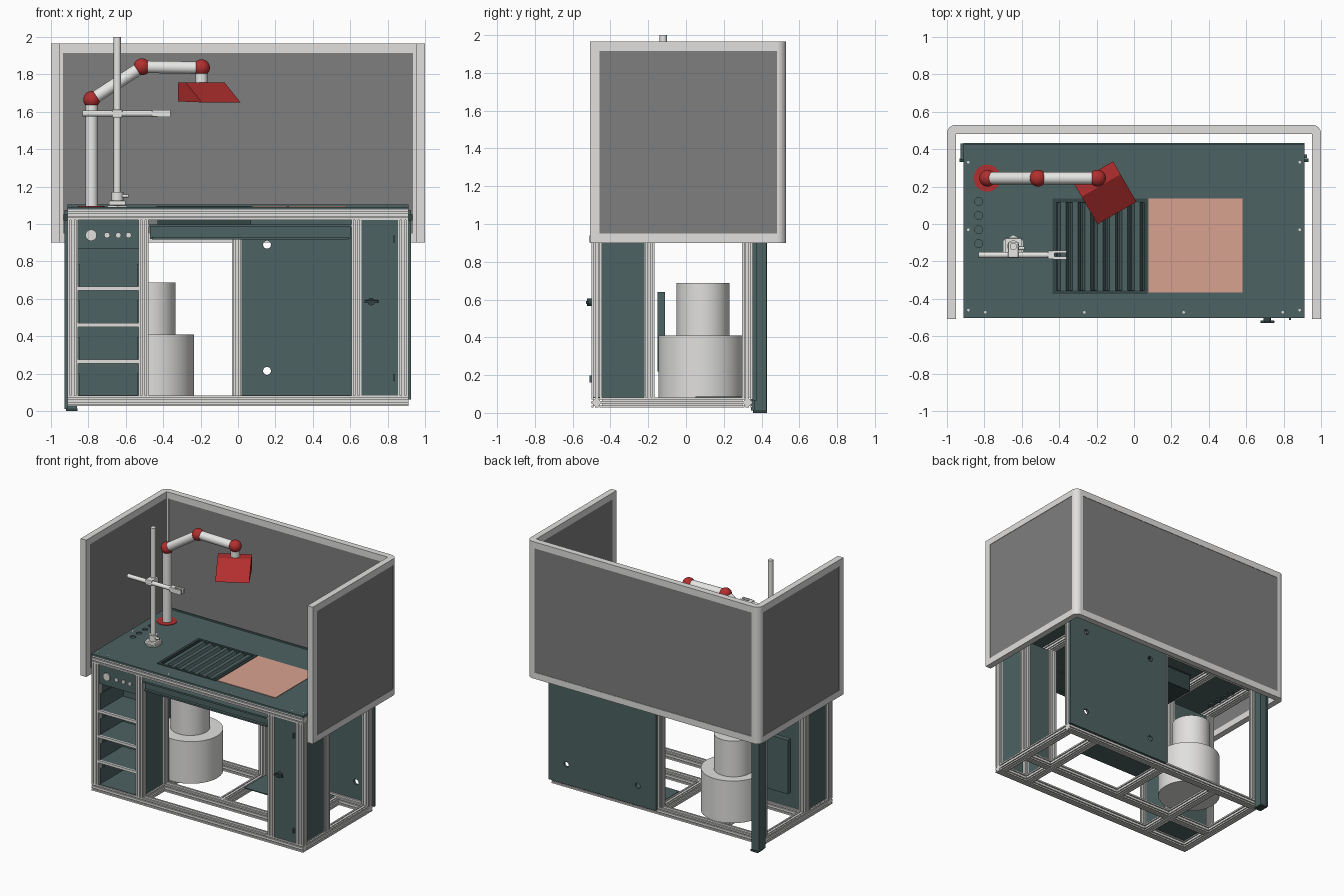
import bpy, bmesh, math
from mathutils import Vector, Matrix

if "Cube" in bpy.data.objects:
    bpy.data.objects.remove(bpy.data.objects["Cube"])

def mat(name, r, g, b):
    m = bpy.data.materials.new(name)
    m.diffuse_color = (r, g, b, 1)
    m.use_nodes = True
    m.node_tree.nodes["Principled BSDF"].inputs["Base Color"].default_value = m.diffuse_color
    return m

LIGHT = mat("light_grey", 0.75, 0.745, 0.73)
WHITE = mat("off_white", 0.82, 0.82, 0.80)
SCREEN = mat("screen_grey", 0.21, 0.21, 0.21)
TEAL = mat("slate_teal", 0.075, 0.122, 0.122)
DARK = mat("dark_teal", 0.035, 0.06, 0.06)
RED = mat("red", 0.45, 0.028, 0.028)
PINK = mat("pink_clay", 0.69, 0.36, 0.28)

def finish(bm, name, m, smooth=False):
    bmesh.ops.recalc_face_normals(bm, faces=bm.faces)
    me = bpy.data.meshes.new(name)
    bm.to_mesh(me)
    bm.free()
    me.materials.append(m)
    if smooth:
        for p in me.polygons:
            p.use_smooth = True
        me.set_sharp_from_angle(angle=math.radians(35))
    ob = bpy.data.objects.new(name, me)
    bpy.context.collection.objects.link(ob)
    return ob

def box(name, x0, x1, y0, y1, z0, z1, m, bevel=0):
    bm = bmesh.new()
    c = Matrix.Translation(((x0 + x1) / 2, (y0 + y1) / 2, (z0 + z1) / 2))
    bmesh.ops.create_cube(bm, size=1, matrix=c @ Matrix.Diagonal((x1 - x0, y1 - y0, z1 - z0, 1)))
    if bevel:
        bmesh.ops.bevel(bm, geom=bm.edges[:], offset=bevel, segments=2, affect='EDGES', profile=0.5)
    return finish(bm, name, m)

def rod(name, a, b, r, m, n=32):
    a, b = Vector(a), Vector(b)
    bm = bmesh.new()
    q = (b - a).to_track_quat('Z', 'Y').to_matrix().to_4x4()
    bmesh.ops.create_cone(bm, cap_ends=True, segments=n, radius1=r, radius2=r, depth=(b - a).length,
                          matrix=Matrix.Translation((a + b) / 2) @ q)
    return finish(bm, name, m, True)

def ball(name, c, r, m):
    bm = bmesh.new()
    bmesh.ops.create_uvsphere(bm, u_segments=32, v_segments=16, radius=r, matrix=Matrix.Translation(c))
    return finish(bm, name, m, True)

def extrude(name, pts, depth, m):
    # closed profile (3D points) swept along a vector
    bm = bmesh.new()
    f = bm.faces.new([bm.verts.new(p) for p in pts])
    g = bmesh.ops.extrude_face_region(bm, geom=[f])['geom']
    bmesh.ops.translate(bm, vec=depth, verts=[v for v in g if isinstance(v, bmesh.types.BMVert)])
    return finish(bm, name, m)

def rail(name, a, b):
    # slotted square aluminium bar, two grooves per side
    h, d = 0.0275, 0.009
    side = [(-h, -h), (-.016, -h), (-.016, d - h), (-.009, d - h), (-.009, -h),
            (.009, -h), (.009, d - h), (.016, d - h), (.016, -h)]
    a, v = Vector(a), Vector(b) - Vector(a)
    ax = max(range(3), key=lambda i: abs(v[i]))
    u, w = [Vector([float(i == k) for i in range(3)]) for k in range(3) if k != ax]
    pts = []
    for k in range(4):
        for p, q in side:
            for _ in range(k):
                p, q = -q, p
            pts.append(a + u * p + w * q)
    return extrude(name, pts, v, LIGHT)

def cut(ob, cutters):
    for c in cutters:
        c.hide_render = True
        md = ob.modifiers.new("cut", 'BOOLEAN')
        md.object, md.operation, md.solver = c, 'DIFFERENCE', 'EXACT'
        bpy.context.view_layer.objects.active = ob
        bpy.ops.object.modifier_apply(modifier=md.name)
        bpy.data.objects.remove(c)

# --- bench frame: long rails, cross rails and posts
FX, FY, BY, MY = 0.883, -0.473, 0.325, -0.195
for z, lv in ((0.055, "bottom"), (1.05, "top")):
    for y, nm in ((FY, "front"), (BY, "back")):
        rail(f"{lv}_{nm}_rail", (-FX - .027, y, z), (FX + .027, y, z))
    for x in (-FX, -0.505, 0.633, FX):
        rail(f"{lv}_cross_rail", (x, FY + .027, z), (x, BY - .027, z))
for x0, x1 in ((-FX, -0.505), (0.633, FX)):
    rail("cabinet_bottom_rail", (x0 + .027, MY, .055), (x1 - .027, MY, .055))
rail("middle_bottom_rail", (-0.005, BY - .027, .055), (-0.005, MY, .055))
rail("knee_bottom_rail", (-0.478, MY, .055), (0.606, MY, .055))
for x in (-FX, -0.505, 0.633, FX):
    for y in (FY, MY):
        rail("post", (x, y, .082), (x, y, 1.023))
for x in (-FX, -0.005, FX):
    rail("back_post", (x, BY, .082), (x, BY, 1.023))

# --- worktop with grate opening and cable holes
HOLES = (.12, .045, -.03, -.105)
top = box("worktop", -0.912, 0.912, -0.503, 0.432, 1.077, 1.092, TEAL)
cut(top, [box("cutter", -0.42, 0.06, -0.36, 0.12, 1, 1.2, TEAL)] +
    [rod("cutter", (-0.83, y, 1), (-0.83, y, 1.2), 0.021, TEAL) for y in HOLES])
for y in HOLES:
    rod("hole_cap", (-.83, y, 1.07), (-.83, y, 1.083), 0.025, TEAL)
box("worktop_back_lip", -0.912, 0.912, 0.422, 0.432, 1.03, 1.103, TEAL)
for s in (-1, 1):
    for y in (-0.46, -0.03, 0.33):
        rod("worktop_screw", (s * .885, y, 1.09), (s * .885, y, 1.094), 0.007, LIGHT, 12)
for x in (-0.795, -0.265, 0.265, 0.795):
    rod("worktop_screw", (x, -0.472, 1.09), (x, -0.472, 1.094), 0.007, LIGHT, 12)
box("clay_slab", 0.078, 0.58, -0.367, 0.135, 1.088, 1.096, PINK)

# --- extraction grate and basin
for e in ((-.435, .073, -.375, -.355), (-.435, .073, .115, .135),
          (-.435, -.415, -.355, .115), (.053, .073, -.355, .115)):
    box("grate_frame", *e, 1.07, 1.097, DARK)
for i in range(7):
    x = -0.379 + i * 0.066
    extrude("grate_bar", [(x - .03, -.355, 1.062), (x - .015, -.355, 1.094), (x + .015, -.355, 1.094),
                          (x + .03, -.355, 1.062), (x + .024, -.355, 1.058), (x + .01, -.355, 1.086),
                          (x - .01, -.355, 1.086), (x - .024, -.355, 1.058)], (0, .47, 0), TEAL)
for e in ((-.43, .07, -.37, -.36), (-.43, .07, .12, .13), (-.43, -.42, -.36, .12), (.06, .07, -.36, .12)):
    box("basin_wall", *e, 0.955, 1.075, DARK)
box("basin_floor", -.43, .07, -.37, .13, 0.94, 0.955, DARK)

# --- front tray below the worktop
box("tray_front", -0.47, 0.6, -0.475, -0.46, 0.92, 0.985, TEAL)
box("tray_lip", -0.478, 0.606, -0.5, -0.455, 0.984, 0.997, TEAL)
box("tray_bottom_lip", -0.46, 0.59, -0.495, -0.46, 0.918, 0.93, TEAL)
box("tray_floor", -0.46, 0.59, -0.46, -0.25, 0.925, 0.935, TEAL)

# --- left shelf cabinet
L0, L1 = -0.856, -0.532
box("control_panel", L0, L1, -0.49, -0.45, 0.87, 1.023, TEAL)
for x, r in ((-.785, .03), (-.7, .015), (-.64, .015), (-.585, .015)):
    rod("control_knob", (x, -.488, .94), (x, -.499, .94), r, LIGHT)
box("left_cabinet_back", L0, L1, -0.2, -0.19, 0.082, 1.023, TEAL)
for x in (-0.89, -0.505):
    box("left_cabinet_side", x, x + .012, -0.446, -0.222, 0.082, 1.023, TEAL)
for z in (0.265, 0.46, 0.655):
    box("shelf", L0, L1, -0.485, -0.2, z - .006, z + .006, TEAL)
    box("shelf_edge", L0, L1, -0.498, -0.484, z - .01, z + .01, LIGHT)
for z in (0.082, 0.275, 0.47, 0.665):
    for x in (L0, L1 - .008):
        box("shelf_bin_side", x, x + .008, -0.48, -0.2, z, z + .12, TEAL)
box("left_cabinet_floor", L0, L1, -0.49, -0.2, 0.078, 0.086, TEAL)
box("power_box", -0.8, -0.6, -0.15, -0.11, 0.22, 0.64, TEAL)

# --- right cabinet with door
box("right_door", 0.661, 0.855, -0.498, -0.485, 0.084, 1.021, TEAL)
box("right_cabinet_back", 0.661, 0.855, -0.2, -0.19, 0.082, 1.023, TEAL)
for x in (0.627, 0.88):
    box("right_cabinet_side", x, x + .012, -0.446, -0.222, 0.082, 1.023, TEAL)
rod("door_handle_base", (0.712, -.497, .585), (0.712, -.525, .585), 0.02, DARK)
box("door_handle", 0.675, 0.75, -0.53, -0.515, 0.577, 0.593, DARK, 0.004)
for z in (0.18, 0.92):
    box("door_hinge", 0.828, 0.838, -0.512, -0.497, z - .018, z + .018, TEAL)

# --- back panel with holes, corner column, floor plate
back = box("back_panel", 0.0, 0.924, 0.353, 0.372, 0.062, 1.075, TEAL)
cut(back, [rod("cutter", (x, .3, z), (x, .5, z), .021, TEAL) for x in (.155, .77) for z in (.215, .89)])
box("left_back_column", -0.914, -0.86, 0.36, 0.425, 0.012, 1.06, TEAL)
box("left_column_cover", -0.928, -0.912, 0.345, 0.43, 0.012, 1.075, TEAL)
box("left_column_foot", -0.918, -0.858, 0.355, 0.43, 0, 0.014, DARK)
box("floor_plate", 0.02, 0.61, 0.05, 0.31, 0.08, 0.087, TEAL)
for s in (-1, 1):
    box("screen_bracket", s * .92 - .012, s * .92 + .012, .33, .35, 1.02, 1.05, DARK)

# --- drum unit in the knee space
rod("drum_lower", (-.46, .08, .082), (-.46, .08, .41), .226, LIGHT, 64)
rod("drum_upper", (-.474, .09, .41), (-.474, .09, .688), .14, LIGHT, 64)

# --- three-sided screen, panels nearly flush with their rails
Z0, Z1, T = 0.9, 1.965, 0.05
box("screen_back_panel", -.95, .95, .485, .527, Z0 + T, Z1 - T, SCREEN)
for z in (Z0, Z1 - T):
    box("screen_back_rail", -.952, .952, .482, .53, z, z + T, LIGHT)
for s in (-1, 1):
    xs = sorted((s * 1.0, s * .952))
    ps = sorted((s * .997, s * .955))
    box("screen_side_panel", *ps, -.46, .482, Z0 + T, Z1 - T, SCREEN)
    box("screen_front_post", *xs, -.507, -.458, Z0, Z1, LIGHT)
    for z in (Z0, Z1 - T):
        box("screen_side_rail", *xs, -.458, .482, z, z + T, LIGHT)
    # rounded back corner post
    c = (s * .952, .482)
    arc = [(c[0] + s * .048 * math.cos(i * math.pi / 16), c[1] + .048 * math.sin(i * math.pi / 16), Z0)
           for i in range(9)]
    extrude("screen_corner_post", [(s * .935, .482, Z0)] + arc + [(s * .935, .53, Z0)], (0, 0, Z1 - Z0), LIGHT)

# --- jointed extraction arm with hood
AY = 0.245
j = [(-.782, AY, 1.665), (-.513, AY, 1.84), (-.195, AY, 1.835)]
rod("arm_base", (-.785, AY, 1.088), (-.785, AY, 1.096), .072, RED, 48)
rod("arm_pole", (-.782, AY, 1.094), j[0], .033, WHITE)
rod("arm_lower", j[0], j[1], .033, WHITE)
rod("arm_upper", j[1], j[2], .033, WHITE)
rod("arm_drop", j[2], (-.195, AY, 1.75), .033, WHITE)
for p in j:
    ball("arm_joint", p, .045, RED)
u, v, A = Vector((.5, -.866, 0)), Vector((-.866, -.5, 0)), Vector((-.112, .335, 0))
extrude("arm_hood", [A + u * d + Vector((0, 0, z)) for d, z in
                     ((0, 1.655), (0, 1.757), (.08, 1.757), (.25, 1.65))], v * .24, RED)

# --- clamp stand
SX, SY = -.645, -.12
rod("stand_base", (SX, SY, 1.09), (SX, SY, 1.1), .06, WHITE, 6)
box("stand_block", SX - .045, SX + .045, SY - .045, SY + .045, 1.1, 1.125, WHITE, .005)
rod("stand_socket", (SX, SY, 1.12), (SX, SY, 1.17), .032, WHITE)
rod("stand_screw", (SX, SY - .01, 1.15), (SX + .06, SY - .01, 1.15), .009, WHITE, 16)
rod("stand_pole", (SX, SY, 1.1), (SX, SY, 2.0), .019, WHITE)
box("stand_coupling", SX - .028, SX + .028, SY - .06, SY + .025, 1.568, 1.612, WHITE, .006)
rod("clamp_rod", (-.83, -.165, 1.59), (-.45, -.165, 1.59), .016, WHITE)
box("clamp_head", -.46, -.425, -.188, -.142, 1.572, 1.61, WHITE, .004)
for y in (-.182, -.148):
    box("clamp_jaw", -.43, -.36, y - .007, y + .007, 1.572, 1.61, WHITE)
